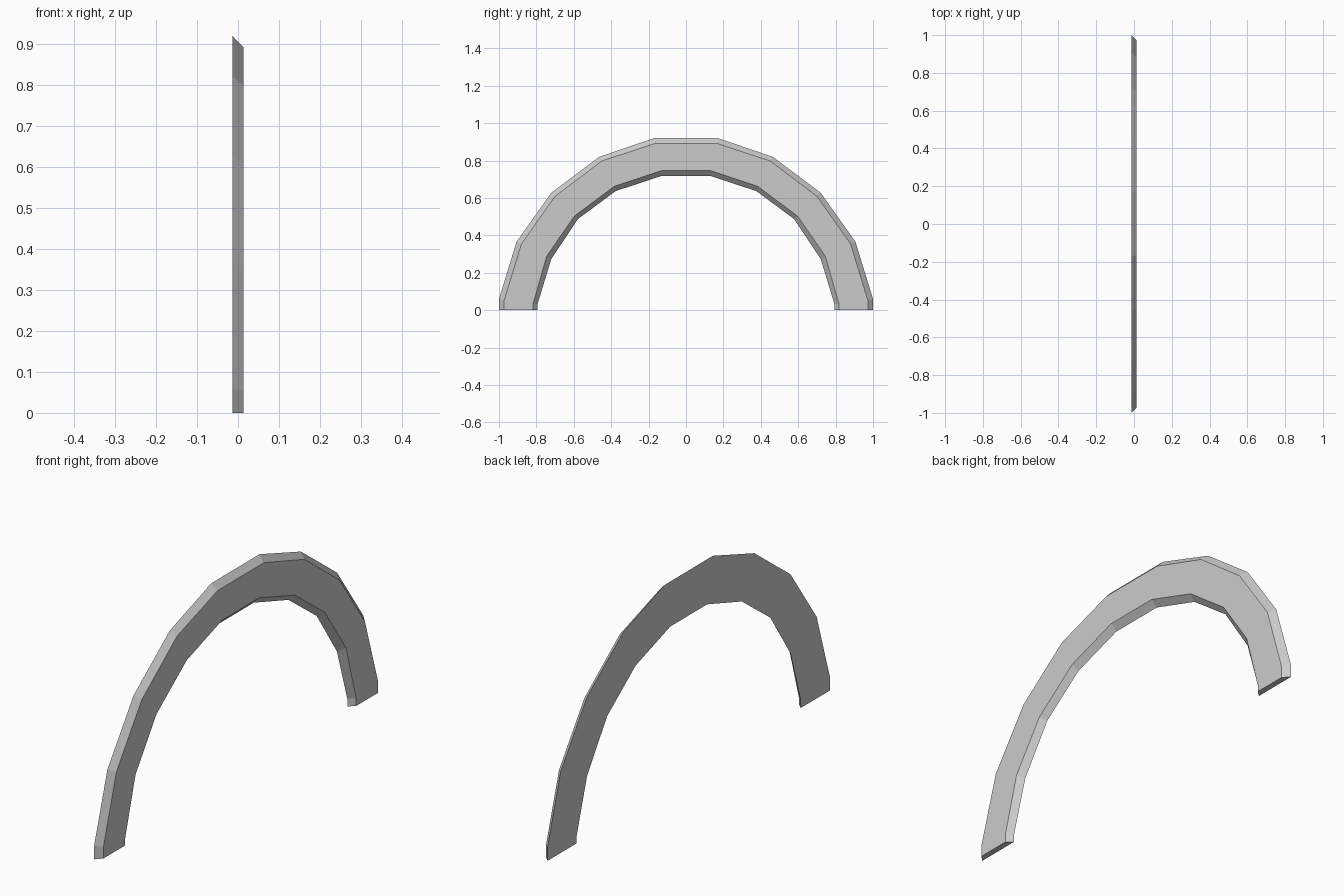
import bpy, bmesh

if "Cube" in bpy.data.objects:
    bpy.data.objects.remove(bpy.data.objects["Cube"])

HALF = 0.0135  # half thickness of the trim

# Half-arch profiles (y, z) from the foot to the crown
back_outer = [(1.0, 0), (1.0, 0.06), (0.906, 0.366), (0.72, 0.628), (0.464, 0.82), (0.171, 0.92)]
front_outer = [(0.972, 0), (0.972, 0.053), (0.88, 0.354), (0.70, 0.609), (0.45, 0.798), (0.164, 0.892)]
front_inner = [(0.818, 0), (0.818, 0.033), (0.745, 0.289), (0.597, 0.503), (0.383, 0.663), (0.131, 0.747)]
back_inner = [(0.793, 0), (0.793, 0.035), (0.72, 0.274), (0.577, 0.488), (0.376, 0.637), (0.131, 0.718)]


def full_arch(half):
    """Mirror a half profile across y = 0."""
    return half + [(-y, z) for y, z in reversed(half)]


# Bevelled arch: a trapezoid section swept over the half circle
bm = bmesh.new()
rails = []
for half, x in ((back_outer, -HALF), (front_outer, HALF), (front_inner, HALF), (back_inner, -HALF)):
    rails.append([bm.verts.new((x, y, z)) for y, z in full_arch(half)])

for k in range(4):
    a, b = rails[k], rails[(k + 1) % 4]
    for i in range(len(a) - 1):
        bm.faces.new((a[i], a[i + 1], b[i + 1], b[i]))

# Flat feet
for end in (0, -1):
    bm.faces.new([r[end] for r in rails])

bmesh.ops.recalc_face_normals(bm, faces=bm.faces)
mesh = bpy.data.meshes.new("arch_trim")
bm.to_mesh(mesh)
bm.free()
bpy.context.collection.objects.link(bpy.data.objects.new("arch_trim", mesh))
